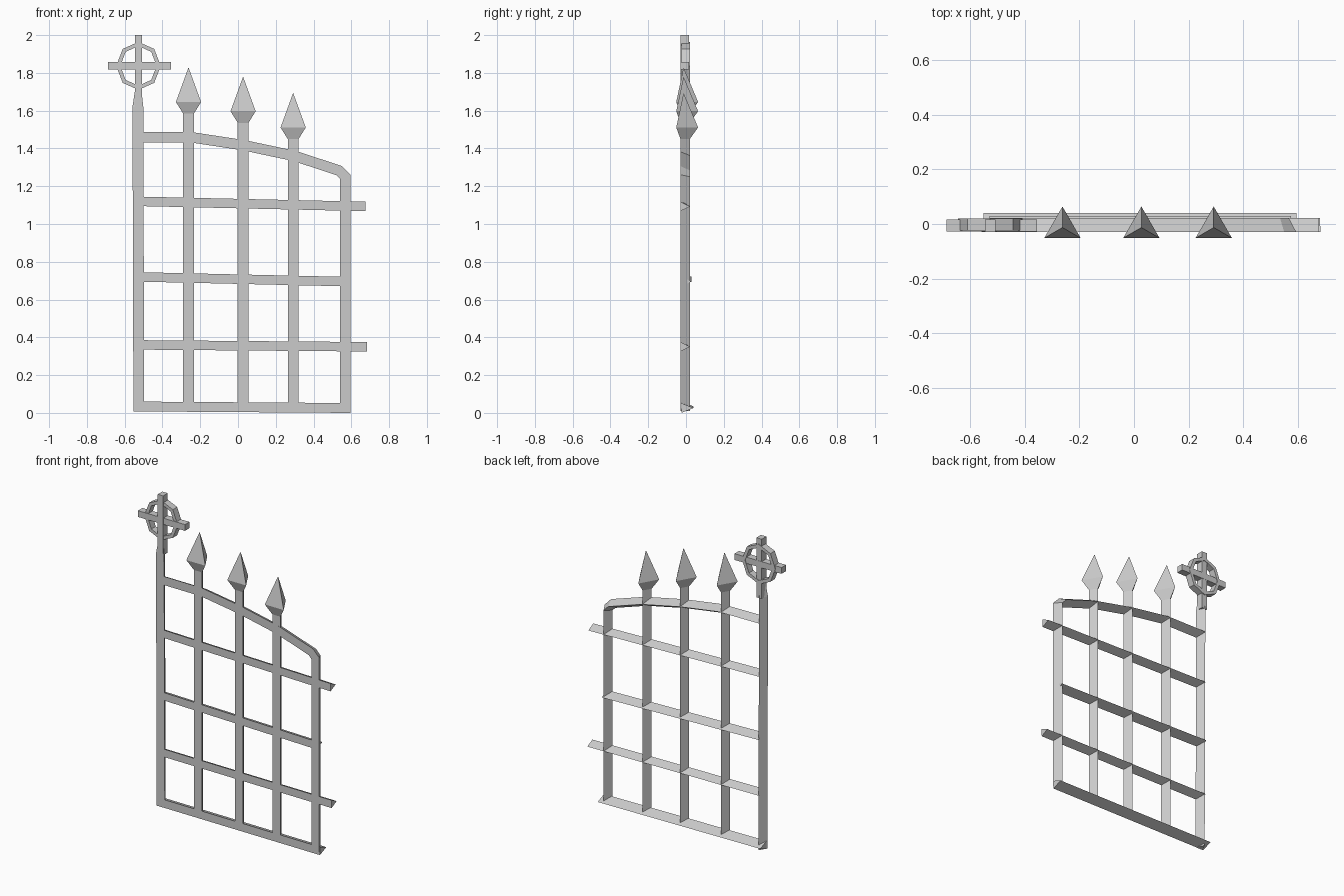
import bpy, bmesh
from math import sin, cos, pi
from mathutils import Vector

if "Cube" in bpy.data.objects:
    bpy.data.objects.remove(bpy.data.objects["Cube"])


def make(name, verts, faces):
    mesh = bpy.data.meshes.new(name)
    mesh.from_pydata([tuple(v) for v in verts], [], faces)
    bm = bmesh.new()
    bm.from_mesh(mesh)
    bmesh.ops.recalc_face_normals(bm, faces=bm.faces)
    bm.to_mesh(mesh)
    bm.free()
    ob = bpy.data.objects.new(name, mesh)
    bpy.context.collection.objects.link(ob)
    return ob


def skin(name, rings, closed=False):
    """Join equal-sized rings of points into a capped or looped tube."""
    n, m = len(rings[0]), len(rings)
    faces = []
    for i in range(m if closed else m - 1):
        a, b = i * n, (i + 1) % m * n
        faces += [(a + k, a + (k + 1) % n, b + (k + 1) % n, b + k) for k in range(n)]
    if not closed:
        faces += [tuple(range(n)), tuple(range((m - 1) * n, m * n))]
    return make(name, [v for r in rings for v in r], faces)


def bar(name, path, width=0.055, front=-0.03, back=0.022):
    """Triangular bar along an (x, z) path: flat face in front, ridge behind."""
    pts = [Vector(p) for p in path]
    rings = []
    for i, p in enumerate(pts):
        d0 = (p - pts[max(i - 1, 0)]).normalized()
        d1 = (pts[min(i + 1, len(pts) - 1)] - p).normalized()
        d = (d0 + d1).normalized()
        mitre = d.dot(d1 if d1.length else d0)
        o = Vector((-d.y, d.x)) * (width / 2 / mitre)
        rings.append([(p.x + o.x, front, p.y + o.y), (p.x - o.x, front, p.y - o.y),
                      (p.x, back, p.y)])
    return skin(name, rings)


def tri(x, z, r, yc=-0.013):
    return [(x + r * sin(a), yc + r * cos(a), z) for a in (0, 2 * pi / 3, 4 * pi / 3)]


def box(name, x0, x1, y0, y1, z0, z1):
    return skin(name, [[(x0, y0, z), (x1, y0, z), (x1, y1, z), (x0, y1, z)] for z in (z0, z1)])


# Arched top rail that bends down into the right post
bar("top_rail_and_right_post",
    [(-0.53, 1.46), (-0.24, 1.458), (0.03, 1.417), (0.3, 1.36), (0.535, 1.283),
     (0.567, 1.25), (0.567, 0.02)])

# Bottom and middle rails
bar("bottom_rail", [(-0.552, 0.034), (0.596, 0.026)], 0.052, -0.025, 0.04)
bar("upper_rail", [(-0.53, 1.12), (0.675, 1.093)], 0.05)
bar("middle_rail", [(-0.53, 0.72), (0.575, 0.695)], 0.05, -0.028, 0.03)
bar("lower_rail", [(-0.53, 0.36), (0.682, 0.35)], 0.05)

# Pickets with three-sided spear heads
for i, (x, neck) in enumerate([(-0.262, 1.585), (0.027, 1.536), (0.292, 1.45)]):
    skin(f"picket_{i + 1}", [tri(x, 0.035, 0.033), tri(x, neck, 0.033),
                             tri(x, neck + 0.061, 0.077), tri(x, neck + 0.243, 0.0005)])

# Left post, narrowing into the cross stem
skin("left_post", [tri(-0.525, 0.01, 0.033), tri(-0.53, 1.62, 0.033), tri(-0.528, 1.72, 0.018)])

# Ringed cross
box("cross_stem", -0.546, -0.508, -0.03, 0.016, 1.62, 2.0)
box("cross_arm", -0.687, -0.355, -0.028, 0.017, 1.817, 1.857)
rings = []
for k in range(8):
    c, s = cos(k * pi / 4), sin(k * pi / 4)
    rings.append([(-0.527 + (0.118 - t) * c, y, 1.837 + (0.127 - t) * s)
                  for t, y in ((0, -0.024), (0.022, -0.024), (0.022, 0.02), (0, 0.02))])
skin("cross_ring", rings, closed=True)
